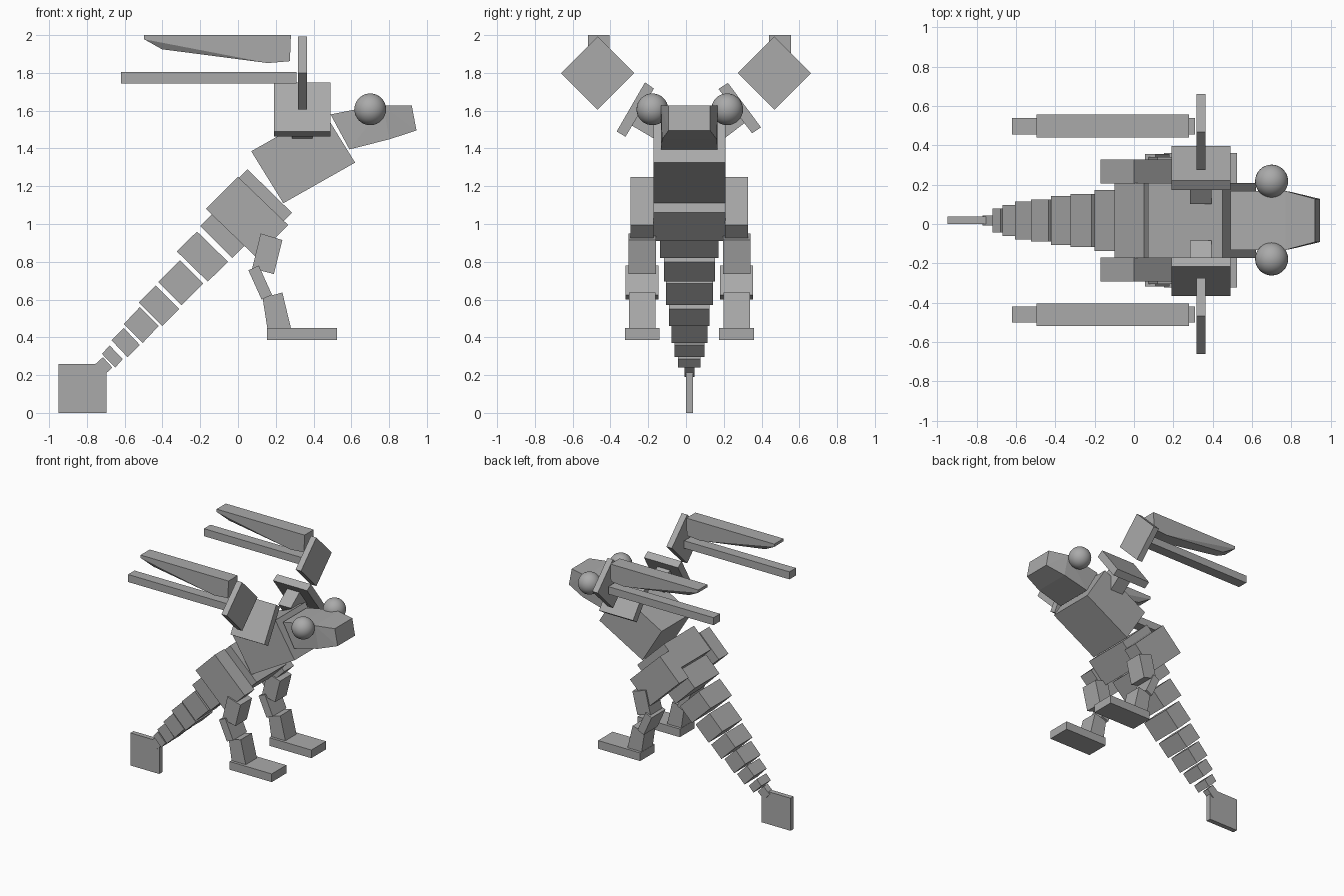
import bpy, bmesh, math
from mathutils import Vector

if "Cube" in bpy.data.objects:
    bpy.data.objects.remove(bpy.data.objects["Cube"])

gray = bpy.data.materials.new("plain_gray")
gray.diffuse_color = (0.4, 0.4, 0.4, 1)
gray.use_nodes = True
gray.node_tree.nodes["Principled BSDF"].inputs["Base Color"].default_value = gray.diffuse_color
CY = 0.018   # y of the body's mirror plane


def hull(name, points):
    """Flat-faced convex solid around the given points."""
    bm = bmesh.new()
    for p in points:
        bm.verts.new(p)
    res = bmesh.ops.convex_hull(bm, input=bm.verts)
    loose = [v for v in bm.verts if not v.link_faces]
    bmesh.ops.delete(bm, geom=loose, context='VERTS')
    bmesh.ops.dissolve_limit(bm, angle_limit=math.radians(1), verts=bm.verts, edges=bm.edges)
    bmesh.ops.recalc_face_normals(bm, faces=bm.faces)
    me = bpy.data.meshes.new(name)
    bm.to_mesh(me)
    bm.free()
    me.materials.append(gray)
    ob = bpy.data.objects.new(name, me)
    bpy.context.collection.objects.link(ob)
    return ob


def prism(name, profile, y, half):
    """Side profile (x, z[, half width]) extruded along y."""
    pts = []
    for p in profile:
        h = p[2] if len(p) > 2 else half
        pts += [(p[0], y - h, p[1]), (p[0], y + h, p[1])]
    return hull(name, pts)


def rect(a, b, c):
    """Rectangle profile from three consecutive corners."""
    return [a, b, c, (a[0] + c[0] - b[0], a[1] + c[1] - b[1])]


def box(x0, x1, z0, z1):
    return [(x0, z0), (x1, z0), (x1, z1), (x0, z1)]


def pair(name, profile, offset, half, centre=CY):
    prism(name + "_front", profile, centre - offset, half)
    prism(name + "_back", profile, centre + offset, half)


# Head, tapering to the snout
prism("head", [(0.49, 1.58), (0.65, 1.612), (0.77, 1.627), (0.92, 1.627, 0.11),
               (0.945, 1.495, 0.11), (0.80, 1.448, 0.145), (0.59, 1.395)], CY, 0.15)

# Chest and abdomen
prism("chest", rect((0.07, 1.385), (0.24, 1.11), (0.62, 1.325)), CY, 0.19)
prism("abdomen", rect((-0.10, 1.14), (0.05, 1.29), (0.285, 1.06)), CY, 0.19)

# Tail segments: top, right and bottom corner of each, half width
tail = [((-0.08, 1.11), (0.09, 0.94), (-0.03, 0.82), 0.155),
        ((-0.217, 0.96), (-0.053, 0.80), (-0.16, 0.695), 0.135),
        ((-0.307, 0.807), (-0.185, 0.685), (-0.30, 0.57), 0.125),
        ((-0.435, 0.675), (-0.31, 0.55), (-0.40, 0.46), 0.107),
        ((-0.52, 0.56), (-0.42, 0.46), (-0.505, 0.37), 0.096),
        ((-0.605, 0.45), (-0.52, 0.36), (-0.585, 0.295), 0.079),
        ((-0.68, 0.357), (-0.61, 0.285), (-0.65, 0.24), 0.06),
        ((-0.715, 0.295), (-0.665, 0.24), (-0.72, 0.19), 0.026)]
for i, (a, b, c, h) in enumerate(tail):
    prism(f"tail_segment_{i + 1}", rect(a, b, c), CY, h)
prism("tail_fin", box(-0.95, -0.695, 0, 0.26), CY, 0.019)

# Legs
pair("hip", rect((-0.17, 1.08), (0.0, 1.25), (0.265, 0.995)), 0.25, 0.061)
pair("thigh", [(0.12, 0.95), (0.235, 0.915), (0.19, 0.735), (0.075, 0.765)], 0.25, 0.073)
pair("shin", [(0.11, 0.78), (0.055, 0.755), (0.125, 0.60), (0.18, 0.625)], 0.25, 0.087)
pair("ankle", [(0.13, 0.61), (0.235, 0.637), (0.28, 0.45), (0.155, 0.45)], 0.25, 0.07)
pair("foot", box(0.153, 0.525, 0.385, 0.45), 0.25, 0.092)

# Wing parts: diamond plate, upper blade, lower rod
for side, s in (("front", -1), ("back", 1)):
    cy, r = s * 0.468, 0.194
    hull("wing_plate_" + side,
         [(x, cy + dy * r, 1.799 + dz * r) for x in (0.317, 0.365)
          for dy, dz in ((1, 0), (0, 1), (-1, 0), (0, -1))])
pair("wing_blade", [(-0.497, 2.0), (0.28, 2.0), (0.275, 1.862), (0.159, 1.852),
                    (-0.402, 1.925, 0.035), (-0.497, 1.978)], 0.48, 0.058)
pair("wing_rod", box(-0.62, 0.31, 1.745, 1.805), 0.479, 0.041)

# Tilted shoulder plates on short connectors
plates = {"front": [(-0.217, 1.75), (-0.17, 1.717), (-0.32, 1.462), (-0.367, 1.49)],
          "back": [(0.222, 1.747), (0.172, 1.715), (0.35, 1.48), (0.397, 1.512)]}
for side, prof in plates.items():
    hull("shoulder_plate_" + side, [(x, y, z) for x in (0.19, 0.49) for y, z in prof])
    top, bottom = Vector(prof[1]), Vector(prof[2])
    mid, t = (top + bottom) / 2, (top - bottom).normalized()
    n = Vector((t.y, -t.x))                     # normal pointing in and down
    if n.y > 0:
        n = -n
    ends = [mid + t * k + n * d for k in (-0.08, 0.08) for d in (-0.01, 0.14)]
    hull("shoulder_connector_" + side,
         [(x, e.x, e.y) for x in (0.285, 0.395) for e in ends])

# Eyes
for side, y in (("front", -0.178), ("back", 0.218)):
    bpy.ops.mesh.primitive_uv_sphere_add(segments=32, ring_count=16, radius=0.084,
                                         location=(0.70, y, 1.607))
    eye = bpy.context.object
    eye.name = "eye_" + side
    eye.data.materials.append(gray)
    bpy.ops.object.shade_smooth()
